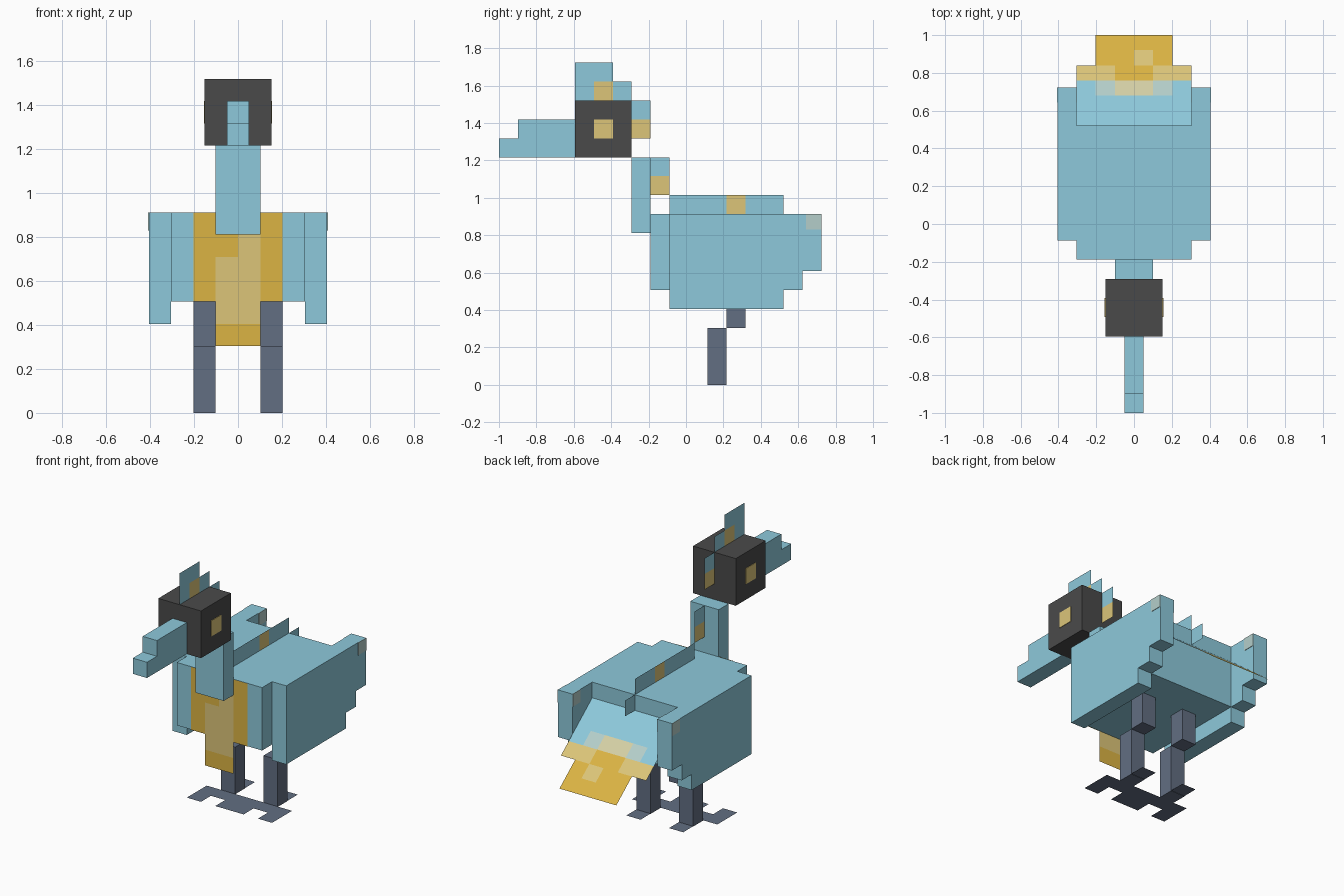
import bpy, bmesh, math
from mathutils import Vector

cube = bpy.data.objects.get("Cube")
if cube:
    bpy.data.objects.remove(cube, do_unlink=True)

U = 0.1014  # size of one block unit


def P(x, y, z):
    """Block units to world; y is counted back from the beak tip."""
    return Vector((x * U, y * U - 1.0, z * U))


def lin(c):
    c /= 255
    return c / 12.92 if c <= 0.04045 else ((c + 0.055) / 1.055) ** 2.4


def material(name, rgb):
    m = bpy.data.materials.new(name)
    col = [lin(c) for c in rgb] + [1.0]
    m.diffuse_color = col
    m.use_nodes = True
    bsdf = m.node_tree.nodes["Principled BSDF"]
    bsdf.inputs["Base Color"].default_value = col
    bsdf.inputs["Roughness"].default_value = 0.9
    return m


MATS = {
    "B": material("feather_blue", (141, 201, 219)),
    "G": material("gold", (219, 179, 67)),
    "p": material("pale_gold", (220, 197, 121)),
    "k": material("charcoal", (74, 74, 74)),
    "s": material("slate", (98, 110, 130)),
    "w": material("pale_grey_blue", (180, 206, 202)),
    "c": material("sand", (212, 207, 165)),
}


def finish(name, bm, keys):
    me = bpy.data.meshes.new(name)
    bm.to_mesh(me)
    bm.free()
    for k in keys:
        me.materials.append(MATS[k])
    ob = bpy.data.objects.new(name, me)
    bpy.context.collection.objects.link(ob)
    return ob


def prism(name, profile, x0, x1, key):
    """Extrude a (y, z) outline from x0 to x1."""
    bm = bmesh.new()
    face = bm.faces.new([bm.verts.new(P(x0, y, z)) for y, z in profile])
    ext = bmesh.ops.extrude_face_region(bm, geom=[face])
    moved = [v for v in ext["geom"] if isinstance(v, bmesh.types.BMVert)]
    bmesh.ops.translate(bm, verts=moved, vec=((x1 - x0) * U, 0, 0))
    bmesh.ops.recalc_face_normals(bm, faces=bm.faces)
    return finish(name, bm, [key])


def box(name, x, y, z, key):
    outline = [(y[0], z[0]), (y[1], z[0]), (y[1], z[1]), (y[0], z[1])]
    return prism(name, outline, x[0], x[1], key)


def panel(name, rows, origin, du, dv):
    """Flat sheet of square cells; each letter picks a colour, '.' is empty."""
    keys = sorted(set("".join(rows)) - {"."})
    du, dv = Vector(du) * U, Vector(dv) * U
    bm = bmesh.new()
    for j, row in enumerate(rows):
        for i, ch in enumerate(row):
            if ch == ".":
                continue
            o = origin + du * i + dv * j
            f = bm.faces.new([bm.verts.new(v) for v in (o, o + du, o + du + dv, o + dv)])
            f.material_index = keys.index(ch)
    bmesh.ops.remove_doubles(bm, verts=bm.verts, dist=1e-4)
    return finish(name, bm, keys)


X, Y, Z = (1, 0, 0), (0, 1, 0), (0, 0, 1)
DOWN = (0, 0, -1)

# Body, neck, head and beak
box("body", (-3, 3), (8, 15), (5, 9), "B")
box("neck", (-1, 1), (7, 8), (8, 12), "B")
box("head", (-1.5, 1.5), (4, 7), (12, 15), "k")
prism("beak", [(0, 12), (4, 12), (4, 14), (1, 14), (1, 13), (0, 13)], -0.5, 0.5, "B")

# Chest bib hanging below the body
panel("chest_bib", ["GGGG", "GpGG", "GppG", "GppG", ".pp.", ".GG."],
      P(2, 7.97, 9), (-1, 0, 0), DOWN)

# Thin crest and mane sheets along the centre line
panel("head_crest", ["BB..", "BpB.", "...B", "...p"], P(0, 4, 17), Y, DOWN)
panel("neck_mane", ["B", "p"], P(0, 8, 12), Y, DOWN)
panel("back_mane", ["BBBpBB.", "......B"], P(0, 9, 10), Y, DOWN)

# Sloping tail fan
a = math.radians(38.1)
panel("tail", ["BBBBBB", "BBBBBB", "BwccwB", "ppGGpp", ".GGpG.", ".GGGG."],
      P(-3, 15, 8), X, (0, math.cos(a), -math.sin(a)))

# Paired parts
wing = [(9, 9), (17, 9), (17, 6), (16, 6), (16, 5), (15, 5), (15, 4), (9, 4)]
for side, s in (("left", 1), ("right", -1)):
    prism(side + "_wing", wing, 3 * s, 4 * s, "B")
    for where, x in (("outer", 4), ("inner", 2.97)):
        box(f"{side}_wing_{where}_spot", (x * s, (x + 0.03) * s),
            (16.2, 17), (8.2, 9), "w")
    box(side + "_eye", (1.48 * s, 1.53 * s), (5, 6), (13, 14), "p")
    box(side + "_thigh", (s, 2 * s), (12, 13), (3, 5), "s")
    box(side + "_shin", (s, 2 * s), (11, 12), (0, 3), "s")
    panel(side + "_foot", ["s.s", "sss", ".s.", ".s."],
          P(0 if s > 0 else -3, 9, 0.02), X, Y)
